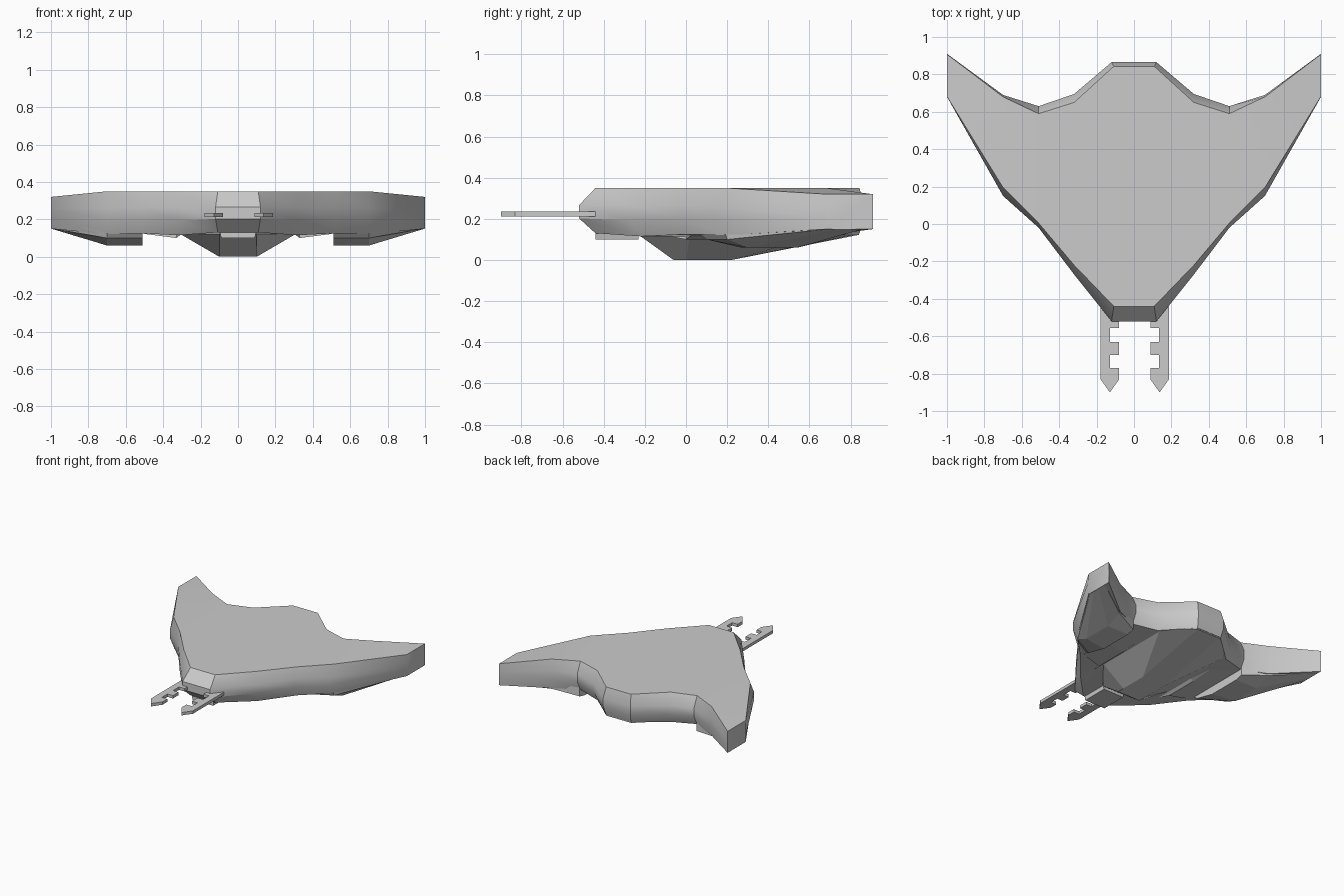
import bpy, bmesh, math

if "Cube" in bpy.data.objects:
    bpy.data.objects.remove(bpy.data.objects["Cube"])


def finish(name, bm, smooth=True):
    bmesh.ops.recalc_face_normals(bm, faces=bm.faces)
    me = bpy.data.meshes.new(name)
    bm.to_mesh(me)
    bm.free()
    ob = bpy.data.objects.new(name, me)
    bpy.context.collection.objects.link(ob)
    if smooth:
        bpy.ops.object.select_all(action='DESELECT')
        ob.select_set(True)
        bpy.context.view_layer.objects.active = ob
        bpy.ops.object.shade_smooth_by_angle(angle=math.radians(32))
    return ob


def loft(name, rings, smooth=True):
    """Skin a list of equal-length point rings and cap both ends."""
    bm = bmesh.new()
    vs = [[bm.verts.new(p) for p in r] for r in rings]
    n = len(rings[0])
    for a, b in zip(vs, vs[1:]):
        for i in range(n):
            bm.faces.new((a[i], a[(i + 1) % n], b[(i + 1) % n], b[i]))
    bm.faces.new(vs[0])
    bm.faces.new(vs[-1])
    bmesh.ops.remove_doubles(bm, verts=bm.verts, dist=0.0005)
    return finish(name, bm, smooth)


def section(x, front, back, f_in, b_in, top, bot, x_in=0.0):
    """Chamfered wing section: leading edge, underside, trailing edge, top."""
    h = top - bot
    xi = x - math.copysign(x_in, x)
    return [(xi, front + f_in, top), (x, front, top - h * 0.38),
            (x, front, bot + h * 0.33), (xi, front + f_in, bot),
            (xi, back - b_in, bot), (x, back, bot + h * 0.33),
            (x, back, top - h * 0.38), (xi, back - b_in, top)]


# delta wing body, lofted from tip to tip
half = [(0.12, -0.52, 0.865, 0.08, 0.022, 0.35, 0.13, 0.012),
        (0.32, -0.27, 0.695, 0.05, 0.045, 0.35, 0.115, 0),
        (0.51, -0.02, 0.63, 0.025, 0.04, 0.35, 0.125, 0),
        (0.70, 0.15, 0.69, 0.045, 0.01, 0.35, 0.12, 0),
        (1.00, 0.68, 0.91, 0.002, 0.002, 0.32, 0.15, 0)]
rings = [section(-s[0], *s[1:]) for s in reversed(half)]
rings += [section(*s) for s in half]
loft("wing_body", rings)

# belly keel, upper outline down to a narrow flat bottom
upper = [(0.10, -0.23), (0.31, 0.02), (0.31, 0.66), (0.11, 0.84)]
lower = [(0.10, -0.06, 0.0), (0.10, 0.0, 0.0), (0.10, 0.22, 0.0), (0.10, 0.835, 0.125)]
mirror = lambda pts: pts + [(-p[0], *p[1:]) for p in reversed(pts)]
loft("belly_keel", [mirror([(x, y, 0.14) for x, y in upper]),
                    mirror([(x, y, 0.122) for x, y in upper]),
                    mirror(lower)], False)

# chin block beneath the nose
loft("chin_block", [[(sx * w, y, z) for sx, y in ((-1, -0.44), (1, -0.44), (1, -0.23), (-1, -0.23))]
                    for w, z in ((0.10, 0.15), (0.09, 0.10))], False)

# mandible outline: toothed inner edge and pointed tip
fork = [(0.187, -0.44), (0.187, -0.83), (0.137, -0.90), (0.087, -0.83), (0.087, -0.77),
        (0.135, -0.77), (0.135, -0.70), (0.087, -0.70), (0.087, -0.63), (0.135, -0.63),
        (0.135, -0.555), (0.087, -0.555), (0.087, -0.44)]

for s, side in ((1, "right"), (-1, "left")):
    # engine pod under the wing, tapering into the tip
    pod = []
    for x, prof in ((0.51, ((0.02, 0.16), (0.10, 0.10), (0.27, 0.06), (0.54, 0.06), (0.60, 0.075), (0.60, 0.16))),
                    (0.70, ((0.18, 0.16), (0.20, 0.10), (0.30, 0.06), (0.54, 0.06), (0.67, 0.11), (0.67, 0.16))),
                    (0.995, ((0.69, 0.17), (0.69, 0.15), (0.73, 0.149), (0.79, 0.149), (0.86, 0.15), (0.86, 0.17)))):
        pod.append([(s * x, y, z) for y, z in prof])
    loft(side + "_pod", pod, False)

    # shallow strake between the keel and the pod
    loft(side + "_strake", [[(s * x, y, z) for y, z in ((y0, 0.15), (y0, zb), (0.27, zb), (0.58, 0.125), (0.58, 0.15))]
                            for x, y0, zb in ((0.30, -0.12, 0.122), (0.33, 0.0, 0.10), (0.50, 0.03, 0.122))], False)

    # toothed mandible
    dx = 0.0 if s > 0 else 0.008
    loft(side + "_mandible", [[(s * x + dx, y, z) for x, y in fork] for z in (0.212, 0.235)], False)
